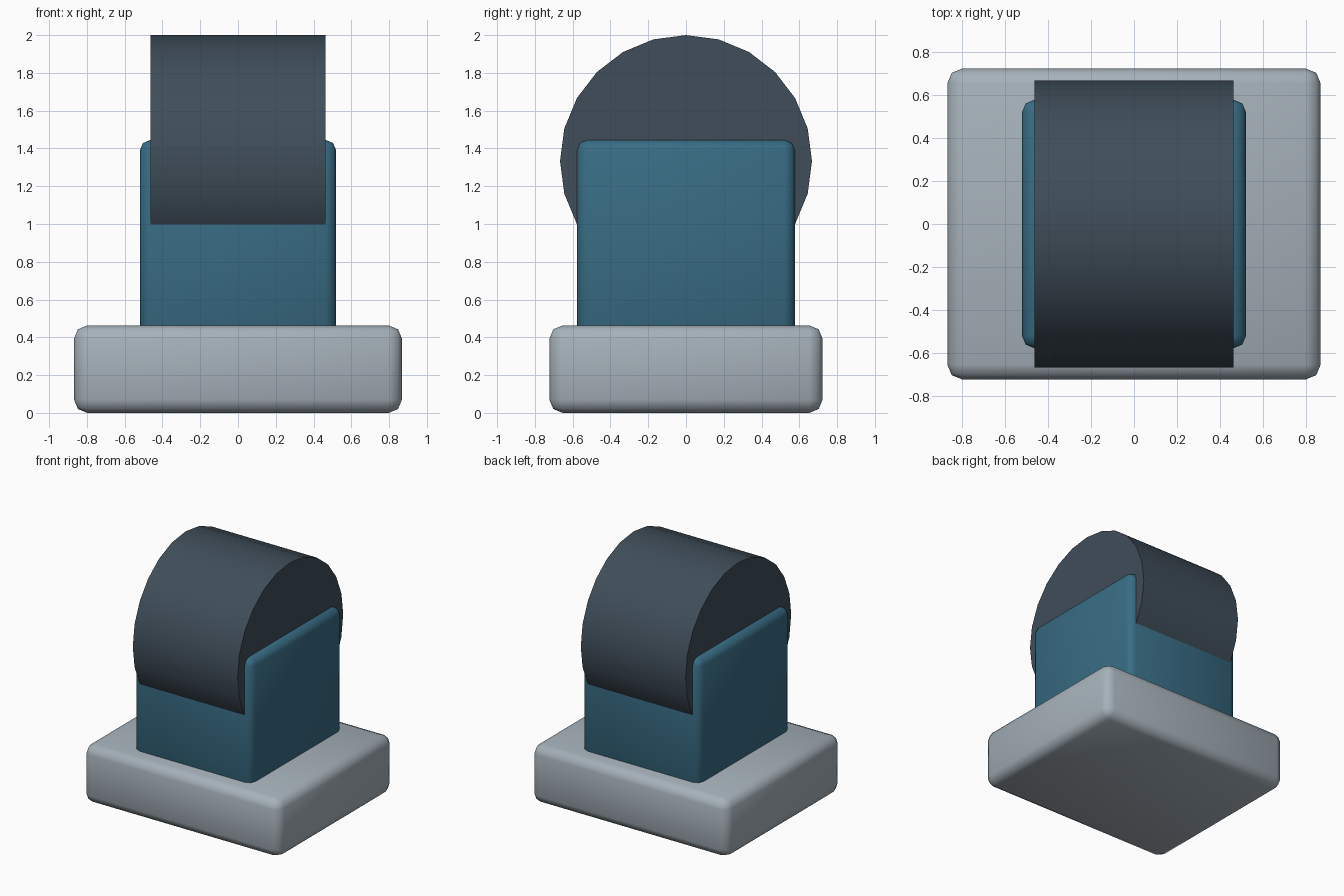
import bpy, bmesh, math
from mathutils import Matrix

if "Cube" in bpy.data.objects:
    bpy.data.objects.remove(bpy.data.objects["Cube"])


def finish(name, bm, color):
    mesh = bpy.data.meshes.new(name)
    bm.to_mesh(mesh)
    bm.free()
    obj = bpy.data.objects.new(name, mesh)
    bpy.context.collection.objects.link(obj)
    mat = bpy.data.materials.new(name + "_paint")
    mat.diffuse_color = (*color, 1)
    mat.use_nodes = True
    mat.node_tree.nodes["Principled BSDF"].inputs["Base Color"].default_value = mat.diffuse_color
    mesh.materials.append(mat)
    bpy.ops.object.select_all(action='DESELECT')
    obj.select_set(True)
    bpy.context.view_layer.objects.active = obj
    bpy.ops.object.shade_smooth_by_angle(angle=math.radians(50))
    return obj


def rounded_box(name, half_x, half_y, z0, z1, bevel, color):
    bm = bmesh.new()
    bmesh.ops.create_cube(bm, size=1, matrix=Matrix.Translation((0, 0, (z0 + z1) / 2))
                          @ Matrix.Diagonal((2 * half_x, 2 * half_y, z1 - z0, 1)))
    bmesh.ops.bevel(bm, geom=bm.edges[:], offset=bevel, segments=2,
                    profile=0.5, affect='EDGES')
    return finish(name, bm, color)


# Wide plinth on the ground
rounded_box("base_plinth", 0.868, 0.723, 0, 0.463, 0.07, (0.38, 0.44, 0.49))

# Upright housing, its foot sunk into the plinth
rounded_box("housing", 0.52, 0.577, 0.40, 1.445, 0.056, (0.04, 0.15, 0.23))

# Drum lying along x, set into the top of the housing
bm = bmesh.new()
bmesh.ops.create_cone(bm, cap_ends=True, segments=24, radius1=0.667, radius2=0.667,
                      depth=0.926, matrix=Matrix.Translation((0, 0, 1.333))
                      @ Matrix.Rotation(math.pi / 2, 4, 'Y'))
finish("drum", bm, (0.05, 0.075, 0.1))
